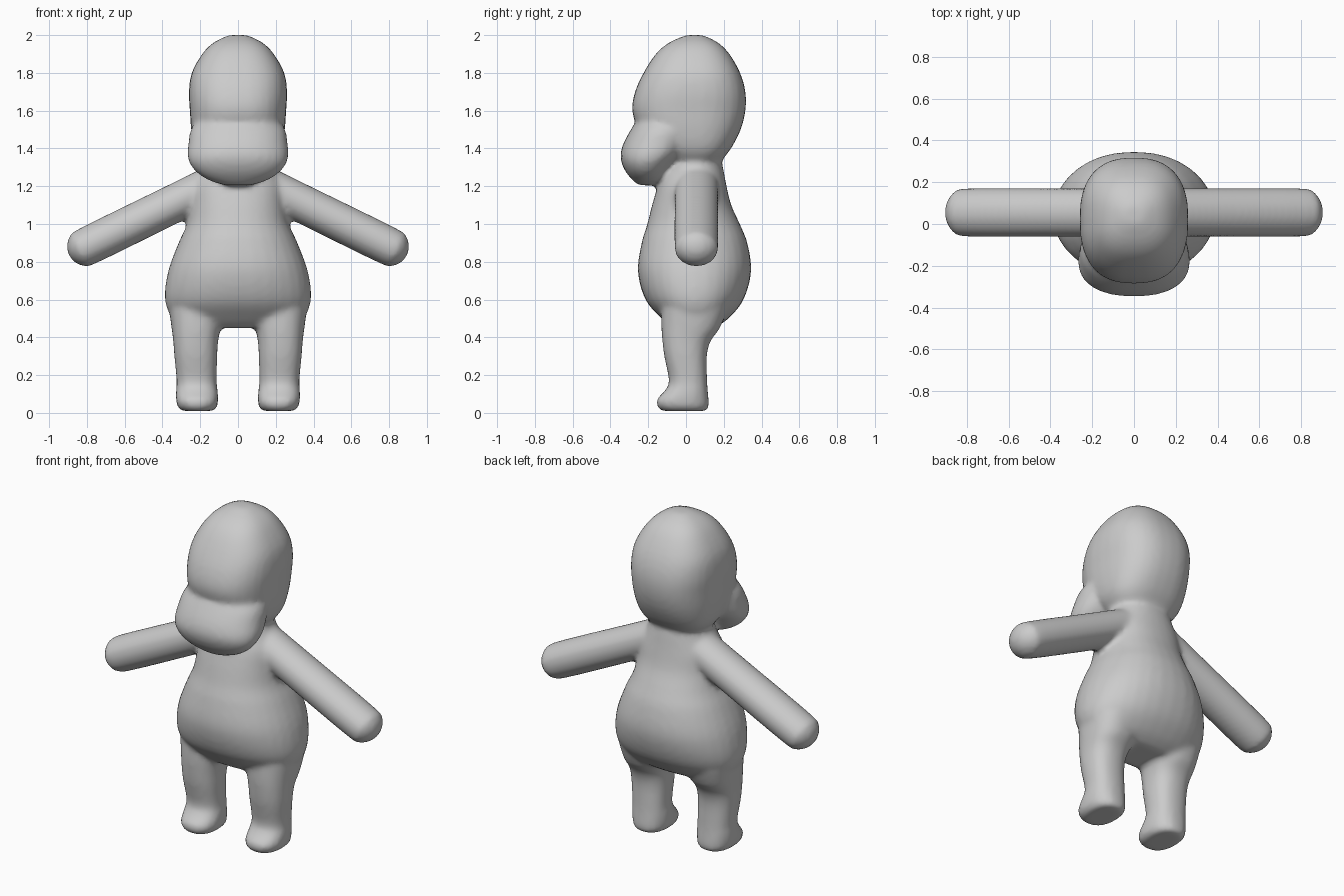
import bpy, bmesh, math
from mathutils import Matrix, Vector

if "Cube" in bpy.data.objects:
    bpy.data.objects.remove(bpy.data.objects["Cube"])

SIDES = 32


def smooth_rows(rows, steps=4):
    """Catmull-Rom interpolation between cross-section rows."""
    out = []
    for i in range(len(rows) - 1):
        a, b, c, d = (Vector(rows[max(0, min(len(rows) - 1, i + k))]) for k in (-1, 0, 1, 2))
        for s in range(steps):
            t = s / steps
            out.append(0.5 * (2 * b + (c - a) * t + (2 * a - 5 * b + 4 * c - d) * t * t
                              + (3 * b - a - 3 * c + d) * t ** 3))
    return out + [Vector(rows[-1])]


def loft(bm, rows, power=2.0, mat=Matrix()):
    """Rows are (z, x_min, x_max, y_min, y_max); rings are superellipses."""
    rings = []
    for z, x0, x1, y0, y1 in smooth_rows(rows):
        ring = []
        for i in range(SIDES):
            a = 2 * math.pi * i / SIDES
            c, s = math.cos(a), math.sin(a)
            x = math.copysign(abs(c) ** (2 / power), c) * (x1 - x0) / 2 + (x0 + x1) / 2
            y = math.copysign(abs(s) ** (2 / power), s) * (y1 - y0) / 2 + (y0 + y1) / 2
            ring.append(bm.verts.new(mat @ Vector((x, y, z))))
        rings.append(ring)
    for lo, hi in zip(rings, rings[1:]):
        for i in range(SIDES):
            j = (i + 1) % SIDES
            bm.faces.new((lo[i], lo[j], hi[j], hi[i]))
    bm.faces.new(rings[0][::-1])
    bm.faces.new(rings[-1])


def symmetric(rows):
    return [(z, -w, w, y0, y1) for z, w, y0, y1 in rows]


bm = bmesh.new()

# Pear-shaped torso and neck
loft(bm, symmetric([
    (0.45, 0.26, -0.07, 0.15), (0.50, 0.345, -0.13, 0.225), (0.60, 0.387, -0.215, 0.305),
    (0.75, 0.37, -0.255, 0.345), (0.90, 0.315, -0.235, 0.325), (1.00, 0.27, -0.205, 0.285),
    (1.10, 0.25, -0.18, 0.24), (1.20, 0.24, -0.15, 0.215), (1.28, 0.20, -0.12, 0.20),
    (1.34, 0.18, -0.10, 0.19), (1.45, 0.18, -0.10, 0.19)]), 2.2)

# Tall rounded head
loft(bm, symmetric([
    (1.31, 0.14, -0.06, 0.16), (1.35, 0.195, -0.11, 0.20), (1.41, 0.23, -0.17, 0.245),
    (1.50, 0.248, -0.25, 0.29), (1.60, 0.255, -0.285, 0.315), (1.70, 0.26, -0.27, 0.315),
    (1.80, 0.245, -0.225, 0.287), (1.90, 0.19, -0.16, 0.23), (1.96, 0.13, -0.09, 0.17),
    (2.00, 0.05, 0.00, 0.09)]), 2.5)

# Broad drooping muzzle
loft(bm, symmetric([
    (1.205, 0.07, -0.25, -0.16), (1.23, 0.15, -0.28, -0.13), (1.27, 0.215, -0.315, -0.10),
    (1.32, 0.255, -0.34, -0.06), (1.37, 0.268, -0.347, -0.01), (1.43, 0.262, -0.33, 0.03),
    (1.50, 0.25, -0.292, 0.05), (1.55, 0.21, -0.26, 0.05)]), 2.25)

# Legs with small toes
leg_rows = [
    (0.01, 0.135, 0.295, -0.125, 0.105), (0.03, 0.112, 0.318, -0.15, 0.12),
    (0.07, 0.105, 0.328, -0.155, 0.12), (0.12, 0.108, 0.328, -0.11, 0.115),
    (0.17, 0.113, 0.325, -0.09, 0.112), (0.30, 0.11, 0.337, -0.115, 0.11),
    (0.38, 0.105, 0.343, -0.125, 0.13), (0.45, 0.09, 0.352, -0.13, 0.18),
    (0.55, 0.06, 0.365, -0.13, 0.22)]
loft(bm, leg_rows, 2.4)
loft(bm, [(z, -x1, -x0, y0, y1) for z, x0, x1, y0, y1 in leg_rows], 2.4)

# Straight round-ended arms
for side in (-1, 1):
    start, end = Vector((0.08 * side, 0.055, 1.235)), Vector((0.895 * side, 0.055, 0.835))
    direction = end - start
    length = direction.length
    r, ry = 0.102, 0.116
    arm = [(0.0, -r, r, -ry, ry), (0.3, -r, r, -ry, ry), (length - 0.12, -r, r, -ry, ry)]
    for a in (30, 55, 75, 88):
        k = math.cos(math.radians(a))
        arm.append((length - 0.10 + 0.10 * math.sin(math.radians(a)), -r * k, r * k, -ry * k, ry * k))
    tilt = math.atan2(direction.x, direction.z)
    loft(bm, arm, 2.0, Matrix.Translation(start) @ Matrix.Rotation(tilt, 4, 'Y'))

bmesh.ops.recalc_face_normals(bm, faces=bm.faces)
mesh = bpy.data.meshes.new("body")
bm.to_mesh(mesh)
bm.free()
body = bpy.data.objects.new("body", mesh)
bpy.context.collection.objects.link(body)

# One plain grey skin
grey = bpy.data.materials.new("light_grey")
grey.diffuse_color = (0.6, 0.6, 0.6, 1)
grey.use_nodes = True
grey.node_tree.nodes["Principled BSDF"].inputs["Base Color"].default_value = grey.diffuse_color
mesh.materials.append(grey)

# Fuse the parts into one soft skin
fuse = body.modifiers.new("fuse", 'REMESH')
fuse.mode = 'VOXEL'
fuse.voxel_size = 0.016
fuse.use_smooth_shade = True
soften = body.modifiers.new("soften", 'SMOOTH')
soften.factor = 0.5
soften.iterations = 6
